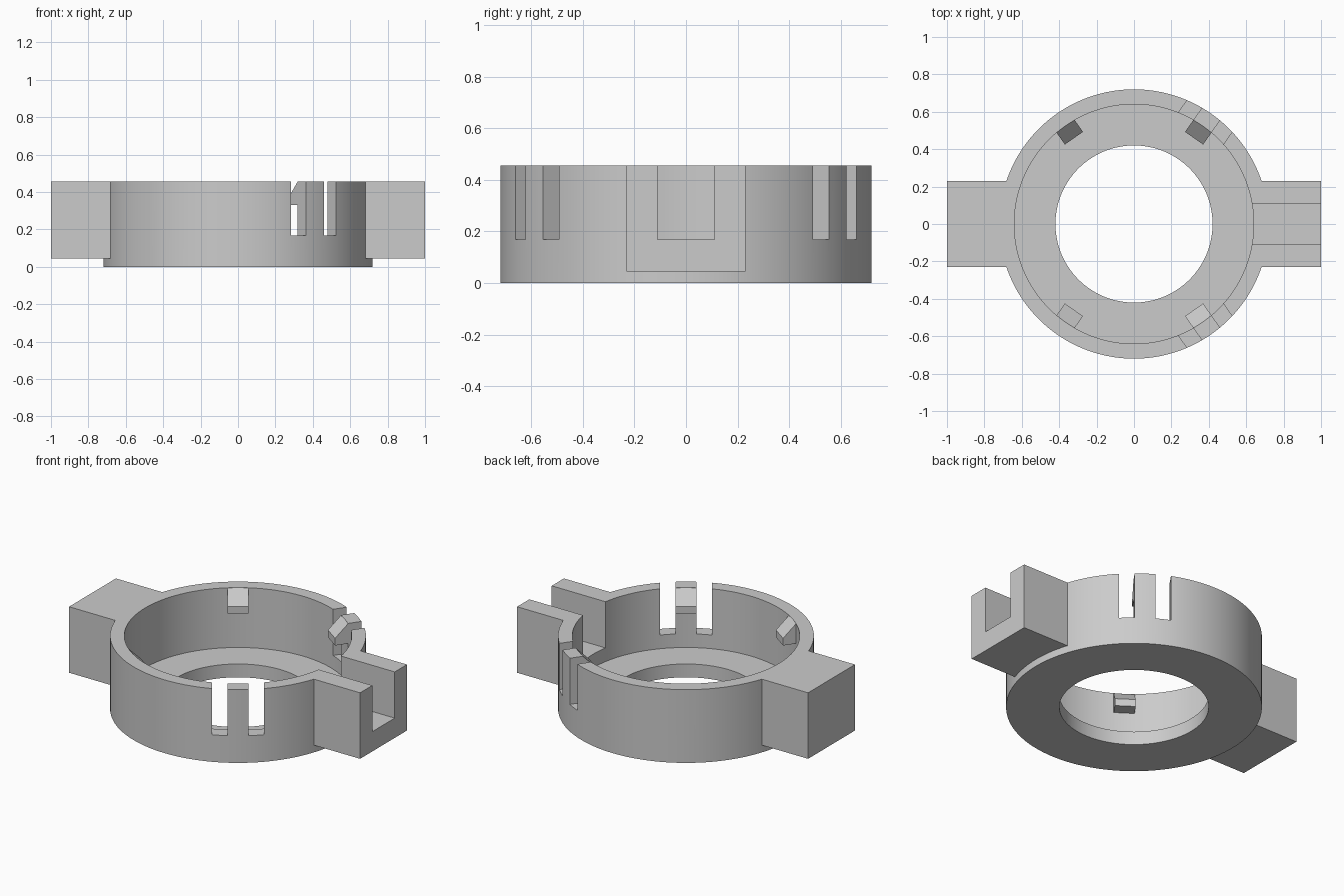
import bpy, bmesh, math
from mathutils import Matrix

if "Cube" in bpy.data.objects:
    bpy.data.objects.remove(bpy.data.objects["Cube"])

OUTER, INNER, HOLE = 0.72, 0.64, 0.42
TOP, FLOOR, SLOT_Z = 0.455, 0.083, 0.168
TAB_ANGLES = {"back_left": 55, "back_right": 125, "front_right": 235, "front_left": 305}

grey = bpy.data.materials.new("plain grey")
grey.use_nodes = True
colour = (0.6, 0.6, 0.6, 1)
grey.diffuse_color = colour
grey.node_tree.nodes["Principled BSDF"].inputs["Base Color"].default_value = colour


def finish(bm, name):
    bmesh.ops.recalc_face_normals(bm, faces=bm.faces)
    mesh = bpy.data.meshes.new(name)
    bm.to_mesh(mesh)
    bm.free()
    mesh.materials.append(grey)
    ob = bpy.data.objects.new(name, mesh)
    bpy.context.collection.objects.link(ob)
    return ob


def box(name, low, high, angle=0):
    """Box between two corners, turned about the z axis."""
    bm = bmesh.new()
    bmesh.ops.create_cube(bm, size=1)
    for v in bm.verts:
        v.co = [lo + (c + 0.5) * (hi - lo) for c, lo, hi in zip(v.co, low, high)]
    bm.transform(Matrix.Rotation(math.radians(angle), 4, "Z"))
    return finish(bm, name)


def lathe(name, profile, steps=144):
    """Closed (radius, height) profile spun about the z axis."""
    bm = bmesh.new()
    verts = [bm.verts.new((r, 0, z)) for r, z in profile]
    edges = [bm.edges.new((verts[i - 1], verts[i])) for i in range(len(verts))]
    bmesh.ops.spin(bm, geom=verts + edges, cent=(0, 0, 0), axis=(0, 0, 1),
                   angle=math.tau, steps=steps)
    bmesh.ops.remove_doubles(bm, verts=bm.verts, dist=1e-4)
    return finish(bm, name)


def combine(target, tool, operation):
    """Apply a boolean and discard the tool."""
    mod = target.modifiers.new(operation, "BOOLEAN")
    mod.operation, mod.solver, mod.object = operation, "EXACT", tool
    bpy.context.view_layer.objects.active = target
    bpy.ops.object.modifier_apply(modifier=mod.name)
    bpy.data.objects.remove(tool)


# Round cup with a flat floor and a centre hole
body = lathe("ring_body", [(HOLE, 0), (OUTER, 0), (OUTER, TOP),
                           (INNER, TOP), (INNER, FLOOR), (HOLE, FLOOR)])

# Side arms: solid blocks trimmed to the inner wall, then an open channel
for angle in (0, 180):
    arm = box("arm", (0.5, -0.23, 0.045), (1, 0.23, TOP), angle)
    core = lathe("core", [(0.1, -1), (0.68, -1), (0.68, 1), (0.1, 1)])
    combine(arm, core, "DIFFERENCE")
    combine(body, arm, "UNION")
    channel = box("channel", (0.45, -0.11, SLOT_Z), (1.2, 0.11, 0.8), angle)
    combine(body, channel, "DIFFERENCE")

# Slot pairs that free four spring tabs
for angle in TAB_ANGLES.values():
    for low, high in ((-0.147, -0.059), (0.059, 0.147)):
        slot = box("slot", (0.5, low, SLOT_Z), (0.9, high, 0.8), angle)
        combine(body, slot, "DIFFERENCE")

# Sloped catch on the inside of each tab
for place, angle in TAB_ANGLES.items():
    bm = bmesh.new()
    side = [bm.verts.new((r, -0.059, z)) for r, z in
            ((INNER, 0.33), (0.56, 0.33), (0.56, 0.375), (INNER, TOP))]
    face = bm.faces.new(side)
    new = bmesh.ops.extrude_face_region(bm, geom=[face])["geom"]
    bmesh.ops.translate(bm, vec=(0, 0.118, 0),
                        verts=[g for g in new if isinstance(g, bmesh.types.BMVert)])
    bm.transform(Matrix.Rotation(math.radians(angle), 4, "Z"))
    finish(bm, "catch_" + place)

# Smooth curved walls with crisp edges
bpy.ops.object.select_all(action="DESELECT")
body.select_set(True)
bpy.context.view_layer.objects.active = body
bpy.ops.object.shade_smooth_by_angle(angle=math.radians(30))
